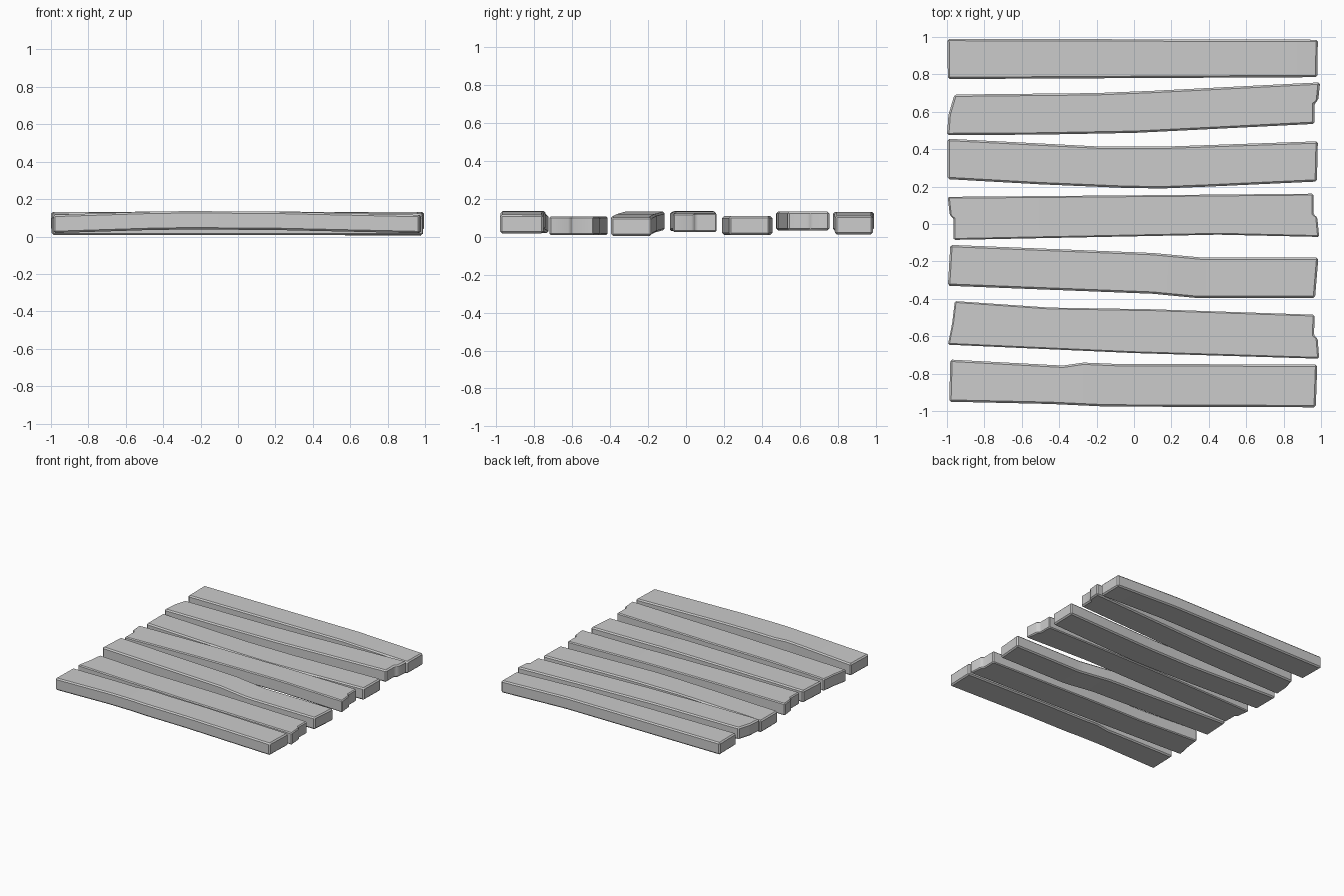
import bpy, bmesh

if "Cube" in bpy.data.objects:
    bpy.data.objects.remove(bpy.data.objects["Cube"])


def lerp_at(pts, x):
    if x <= pts[0][0]:
        return pts[0][1]
    for (x0, v0), (x1, v1) in zip(pts, pts[1:]):
        if x <= x1:
            return v0 + (v1 - v0) * (x - x0) / (x1 - x0)
    return pts[-1][1]


def plank(name, low, high, z, left, right, thick=0.098):
    """low/high: (x, y) edges; z: (x, underside height); left/right: (t, x) end outlines."""
    cols = sorted({t for t, _ in left} | {t for t, _ in right})
    mids = sorted({round(x, 3) for x, _ in low + high + z if abs(x) < 0.9} | {-0.9, 0.9})
    bm = bmesh.new()
    layers = []
    for dz in (0, thick):
        rows = []
        for i in range(len(mids) + 2):
            row = []
            for t in cols:
                if i == 0:
                    x = lerp_at(left, t)
                elif i == len(mids) + 1:
                    x = lerp_at(right, t)
                else:
                    x = mids[i - 1]
                y = lerp_at(low, x) * (1 - t) + lerp_at(high, x) * t
                row.append(bm.verts.new((x, y, lerp_at(z, x) + dz)))
            rows.append(row)
        layers.append(rows)
    bot, top = layers
    n, m = len(bot), len(cols)
    for i in range(n - 1):
        for j in range(m - 1):
            for g in layers:
                bm.faces.new((g[i][j], g[i + 1][j], g[i + 1][j + 1], g[i][j + 1]))
        for j in (0, m - 1):
            bm.faces.new((bot[i][j], bot[i + 1][j], top[i + 1][j], top[i][j]))
    for i in (0, n - 1):
        for j in range(m - 1):
            bm.faces.new((bot[i][j], bot[i][j + 1], top[i][j + 1], top[i][j]))
    bmesh.ops.recalc_face_normals(bm, faces=bm.faces)
    me = bpy.data.meshes.new(name)
    bm.to_mesh(me)
    bm.free()
    ob = bpy.data.objects.new(name, me)
    bpy.context.collection.objects.link(ob)
    bev = ob.modifiers.new("worn_edges", 'BEVEL')
    bev.width = 0.01
    bev.segments = 1
    bev.limit_method = 'ANGLE'
    bev.angle_limit = 0.6
    bpy.ops.object.select_all(action='DESELECT')
    ob.select_set(True)
    bpy.context.view_layer.objects.active = ob
    bpy.ops.object.modifier_apply(modifier=bev.name)
    bpy.ops.object.shade_smooth_by_angle(angle=0.5)


# Planks from back to front
plank("plank_1", [(-1, .775), (.98, .785)], [(-1, .99), (.98, .985)],
      [(-1, .033), (.4, .033), (.98, .012)],
      [(0, -.995), (1, -.998)], [(0, .98), (1, .983)])
plank("plank_2", [(-1, .475), (-.5, .478), (0, .487), (.96, .535)],
      [(-.96, .692), (-.2, .70), (.1, .712), (.99, .757)],
      [(-1, .034), (1, .034)],
      [(0, -1), (.5, -.992), (1, -.96)],
      [(0, .965), (.5, .965), (.57, .985), (1, .995)])
plank("plank_3", [(-1, .24), (-.5, .212), (-.05, .193), (.15, .19), (.4, .2), (.98, .227)],
      [(-1, .456), (-.2, .415), (.2, .415), (.98, .442)],
      [(-1, .01), (1, .01)],
      [(0, -.996), (1, -.996)], [(0, .978), (1, .983)])
plank("plank_4", [(-.97, -.085), (.45, -.057), (.99, -.069)],
      [(-1, .145), (.2, .155), (.96, .162)],
      [(-1, .03), (-.3, .037), (.3, .035), (.98, .025)],
      [(0, -.965), (.5, -.965), (.57, -.985), (1, -.996)],
      [(0, .99), (.45, .98), (.52, .96), (1, .96)])
plank("plank_5", [(-1, -.33), (.1, -.373), (.33, -.395), (.97, -.395)],
      [(-1, -.111), (.1, -.155), (.37, -.18), (.99, -.18)],
      [(-1, .034), (.1, .022), (.4, .008), (1, .004)],
      [(0, -.995), (1, -.982)], [(0, .968), (1, .986)])
plank("plank_6", [(-1, -.645), (0, -.69), (.99, -.72)],
      [(-.96, -.412), (-.45, -.447), (.1, -.456), (.965, -.485)],
      [(-1, .009), (1, .009)],
      [(0, -.995), (.5, -.972), (1, -.958)],
      [(0, .99), (.45, .982), (.52, .963), (1, .965)])
plank("plank_7", [(-1, -.95), (-.45, -.962), (-.15, -.976), (.97, -.98)],
      [(-1, -.724), (-.38, -.757), (-.27, -.741), (-.1, -.748), (.98, -.752)],
      [(-1, .018), (-.5, .034), (-.27, .038), (.2, .035), (1, .017)],
      [(0, -.988), (1, -.982)], [(0, .972), (1, .98)])
